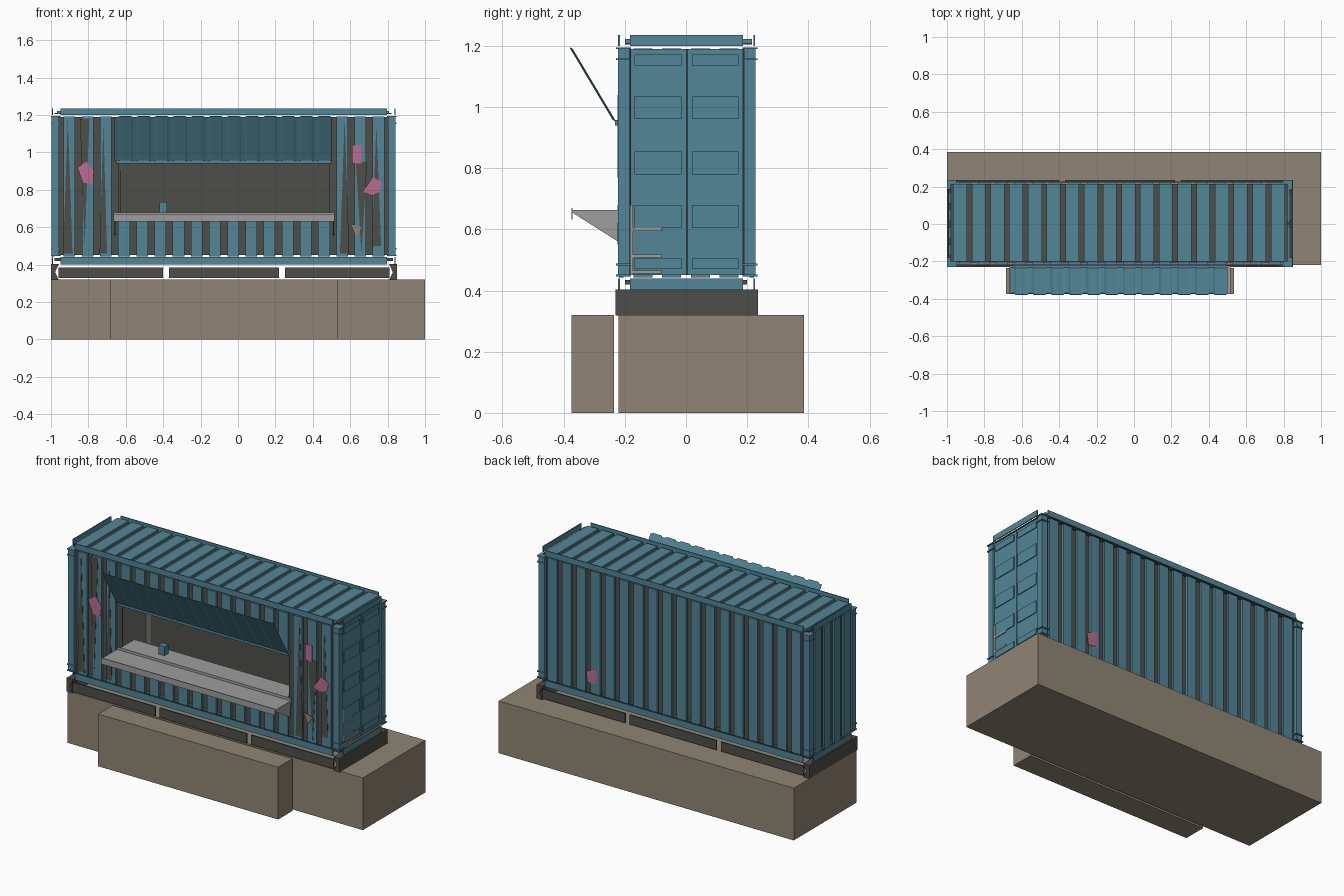
import bpy
import bmesh
from mathutils import Vector

old = bpy.data.objects.get("Cube")
if old:
    bpy.data.objects.remove(old, do_unlink=True)


def material(name, r, g, b):
    m = bpy.data.materials.new(name)
    m.use_nodes = True
    m.diffuse_color = (r, g, b, 1)
    m.node_tree.nodes["Principled BSDF"].inputs["Base Color"].default_value = (r, g, b, 1)
    return m


TEAL = material("teal paint", .085, .24, .31)
DARK = material("dark steel", .076, .076, .065)
BROWN = material("brown base", .28, .235, .178)
GREY = material("grey metal", .34, .34, .34)
PINK = material("pink paint", .5, .15, .28)


def finish(name, bm, mat):
    bmesh.ops.recalc_face_normals(bm, faces=bm.faces)
    me = bpy.data.meshes.new(name)
    bm.to_mesh(me)
    bm.free()
    me.materials.append(mat)
    ob = bpy.data.objects.new(name, me)
    bpy.context.collection.objects.link(ob)
    return ob


def boxes(name, mat, *spans):
    """One object from boxes given as x0, x1, y0, y1, z0, z1."""
    bm = bmesh.new()
    for x0, x1, y0, y1, z0, z1 in spans:
        made = bmesh.ops.create_cube(bm, size=1)["verts"]
        for v in made:
            v.co = Vector(((x0 + x1) / 2 + v.co.x * (x1 - x0),
                           (y0 + y1) / 2 + v.co.y * (y1 - y0),
                           (z0 + z1) / 2 + v.co.z * (z1 - z0)))
    return finish(name, bm, mat)


def prism(name, mat, profile, offset):
    """Extrude a closed polygon along an offset."""
    bm = bmesh.new()
    face = bm.faces.new([bm.verts.new(p) for p in profile])
    ext = bmesh.ops.extrude_face_region(bm, geom=[face])["geom"]
    bmesh.ops.translate(bm, vec=offset,
                        verts=[g for g in ext if isinstance(g, bmesh.types.BMVert)])
    return finish(name, bm, mat)


# Ground blocks
boxes("base_block", BROWN, (-1, 1, -.22, .385, 0, .32))
boxes("front_step", BROWN, (-.685, .535, -.375, -.235, 0, .32))

# Skid frame: segmented side beams and flanged end beams
beams = []
for y in (-.23, .226):
    for x0, x1 in ((-.96, -.4), (-.37, .22), (.25, .81)):
        beams.append((x0, x1, y, y + .008, .328, .386))
boxes("skid_side_beams", DARK, *beams)
for name, x, s in (("left", .85, -1), ("right", -1, 1)):
    shape = [(0, .318), (.042, .318), (.022, .36), (.042, .403), (0, .403)]
    prism("skid_end_" + name, DARK, [(x + s * a, -.23, z) for a, z in shape], (0, .465, 0))

# Corner posts with fitting plates
posts, plates = [], []
for x in (-1, .797):
    for y in (-.225, .188):
        posts.append((x + .004, x + .044, y + .002, y + .04, .45, 1.19))
        for z in (.446, .482, 1.153, 1.189):
            plates.append((x, x + .05, y - .004, y + .046, z, z + .006))
boxes("corner_posts", TEAL, *posts)
boxes("corner_plates", TEAL, *plates)

# Top and bottom rails
rails = []
for z0, z1 in ((.4, .44), (1.2, 1.235)):
    for y in (-.222, .22):
        rails.append((-.95, .797, y, y + .006, z0, z1))
    for x in (-.995, .836):
        rails.append((x, x + .006, -.183, .187, z0, z1))
boxes("frame_rails", TEAL, *rails)

# Floor and dark wall linings around the serving hatch opening
W0, W1, SILL, HEAD = -.64, .49, .68, .945
boxes("floor", DARK, (-.98, .83, -.2, .2, .42, .435))
boxes("wall_lining", DARK,
      (-.96, W0, -.205, -.2, .452, 1.19), (W1, .81, -.205, -.2, .452, 1.19),
      (W0, W1, -.205, -.2, .452, SILL), (W0, W1, -.205, -.2, HEAD, 1.19),
      (-.96, .81, .203, .208, .452, 1.19), (-.982, -.977, -.19, .19, .452, 1.19))
boxes("roof_lining", DARK, (-.98, .82, -.2, .215, 1.205, 1.21))

# Corrugated ribs
PITCH = 1.75 / 18
front, back, roof, end = [], [], [], []
for i in range(18):
    c = -.95 + PITCH * (i + .5)
    a, b = c - .031, c + .031
    back.append((a, b, .208, .222, .443, 1.192))
    if W0 < c < W1:
        front += [(a, b, -.219, -.205, .443, .65), (a, b, -.219, -.205, HEAD, 1.192)]
    else:
        front.append((a, b, -.219, -.205, .443, 1.192))
    c = -.98 + .1 * (i + .5)
    roof.append((c - .037, c + .037, -.2, .215, 1.21, 1.222))
for i in range(4):
    c = -.141 + .094 * i
    end.append((-.994, -.982, c - .031, c + .031, .443, 1.192))
boxes("front_ribs", TEAL, *front)
boxes("back_ribs", TEAL, *back)
boxes("roof_ribs", TEAL, *roof)
boxes("end_ribs", TEAL, *end)

# Jagged dark patches on the front wall
for i, (x, w, z0, z1) in enumerate(((-.91, .05, .46, 1.18), (-.82, .05, 1.18, .5),
                                    (-.72, .04, .46, 1.15), (.57, .05, .46, 1.18),
                                    (.66, .06, .95, .46), (.74, .05, .5, 1.15))):
    prism("dark_patch_%d" % i, DARK,
          [(x - w / 2, -.219, z0), (x + w / 2, -.219, z0), (x, -.219, z1)], (0, -.002, 0))


# Painted splashes
def splash(name, mat, y, pts):
    prism(name, mat, [(x, y, z) for x, z in pts], (0, .003, 0))


splash("pink_splash_right", PINK, -.224,
       [(-.86, .92), (-.81, .95), (-.77, .9), (-.78, .83), (-.83, .84)])
splash("pink_splash_top", PINK, -.224, [(.61, .94), (.66, .94), (.66, 1.04), (.61, 1.04)])
splash("pink_splash_left", PINK, -.224,
       [(.67, .79), (.72, .87), (.77, .84), (.76, .79), (.71, .77)])
splash("brown_splash", BROWN, -.224, [(.6, .62), (.66, .6), (.63, .55)])
splash("pink_splash_back", PINK, .222, [(.45, .6), (.52, .57), (.51, .5), (.45, .51)])

# Double doors: flat leaves with raised panels
leaves, panels = [], []
for y0, y1 in ((-.182, .001), (.005, .187)):
    leaves.append((.815, .832, y0, y1, .45, 1.19))
    for z0, z1 in ((.47, .505), (.605, .68), (.78, .855), (.96, 1.035), (1.135, 1.172)):
        panels.append((.832, .837, y0 + .014, y1 - .016, z0, z1))
boxes("door_leaves", TEAL, *leaves)
boxes("door_panels", TEAL, *panels)
boxes("door_gap", DARK, (.812, .816, -.183, .188, .45, 1.19))
boxes("door_hardware", GREY, (.832, .838, -.183, -.173, .45, .68),
      *[(.832, .838, -.173, -.08, z, z + .01) for z in (.455, .507, .595)])

# Raised corrugated hatch, hinged above the opening
prof, n = [], 12
step = 1.16 / n
for i in range(n):
    x = -.66 + i * step
    prof += [(x, 0), (x + .02, 0), (x + .03, .012), (x + step - .01, .012)]
prof.append((.5, 0))
out = Vector((0, -.846, .533)) * .75
top, low = [], []
for x, d in prof:
    p = Vector((x, -.23, .955)) + out * d
    low.append(p)
    top.append(p + Vector((0, -.14, .235)))
bm = bmesh.new()
lv = [bm.verts.new(p) for p in low]
tv = [bm.verts.new(p) for p in top]
for i in range(len(lv) - 1):
    bm.faces.new((lv[i], lv[i + 1], tv[i + 1], tv[i]))
hatch = finish("raised_hatch", bm, TEAL)
solid = hatch.modifiers.new("thickness", "SOLIDIFY")
solid.thickness = .003
boxes("hatch_hinge", TEAL, (-.65, .5, -.232, -.2, .94, .958))

# Serving counter with lip, sill and brackets
boxes("counter", GREY, (-.665, .515, -.372, -.2, .655, .664),
      (-.665, .515, -.375, -.371, .632, .67), (W0, W1, -.22, -.09, .67, .68),
      (-.665, .515, -.224, -.219, .632, .68))
for i, x in enumerate((-.66, .508)):
    prism("counter_bracket_%d" % i, GREY,
          [(x, -.372, .655), (x, -.222, .655), (x, -.222, .56)], (.004, 0, 0))

# Items inside the kiosk
boxes("inside_panel", GREY, (-.632, -.625, 0, .06, .6, .9))
boxes("counter_box", TEAL, (-.42, -.38, -.17, -.13, .68, .735))
